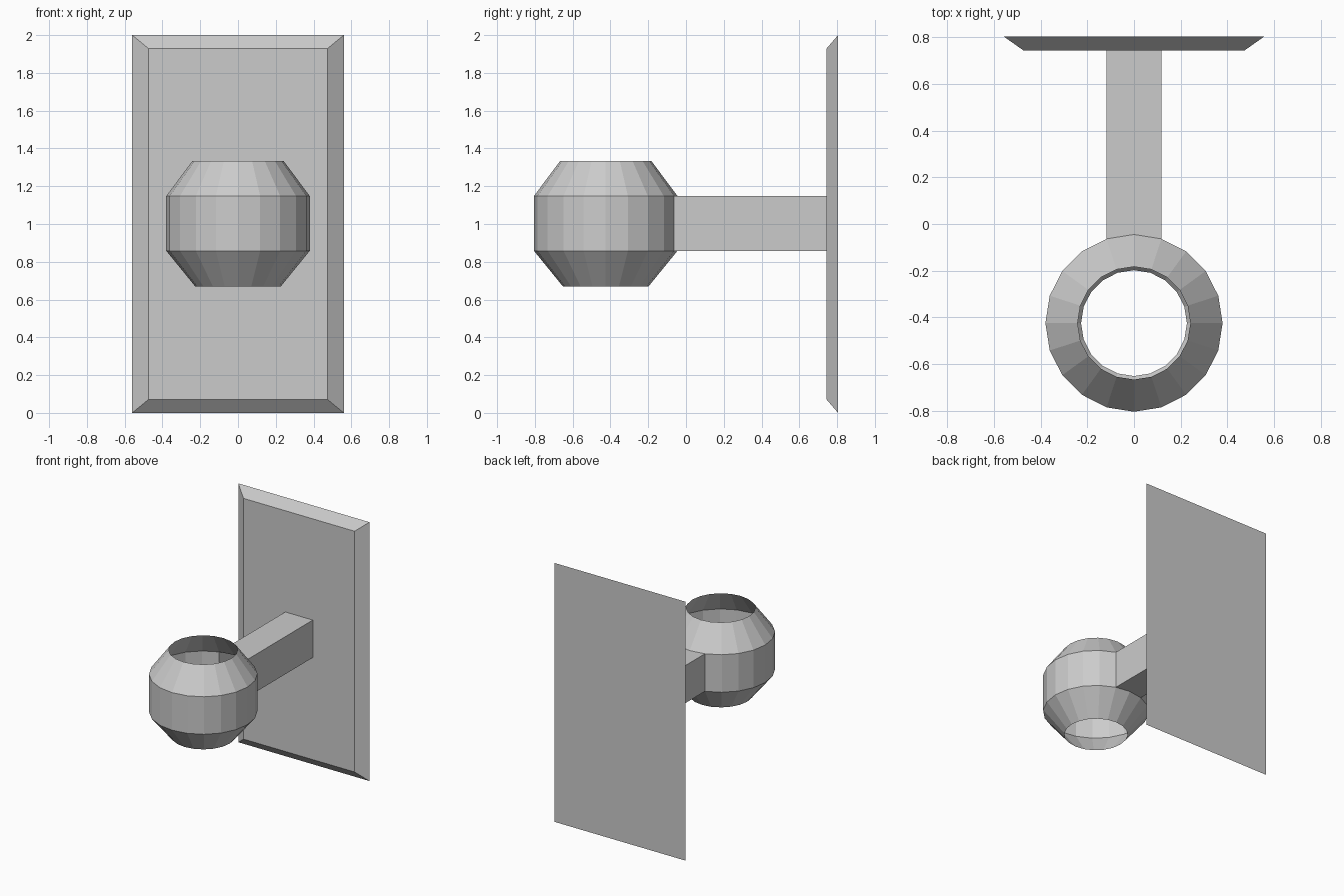
import bpy
import bmesh
from math import sin, cos, pi

cube = bpy.data.objects.get("Cube")
if cube:
    bpy.data.objects.remove(cube, do_unlink=True)

grey = bpy.data.materials.new("plain grey")
grey.use_nodes = True
colour = (0.6, 0.6, 0.6, 1)
grey.diffuse_color = colour
grey.node_tree.nodes["Principled BSDF"].inputs["Base Color"].default_value = colour

SIDES = 20
CENTRE_Y = -0.425
RADIUS = 0.38
BAND_LOW, BAND_HIGH = 0.858, 1.148
PLATE_FRONT, PLATE_BACK = 0.745, 0.805


def bridge(bm, loops):
    """Join consecutive closed loops of points with quads."""
    rows = [[bm.verts.new(p) for p in loop] for loop in loops]
    for a, b in zip(rows, rows[1:]):
        n = len(a)
        for i in range(n):
            j = (i + 1) % n
            bm.faces.new((a[i], a[j], b[j], b[i]))
    return rows


def finish(name, bm):
    mesh = bpy.data.meshes.new(name)
    bm.to_mesh(mesh)
    bm.free()
    mesh.materials.append(grey)
    obj = bpy.data.objects.new(name, mesh)
    bpy.context.collection.objects.link(obj)


def ring_point(i, r, z):
    a = 2 * pi * i / SIDES
    return (r * cos(a), CENTRE_Y + r * sin(a), z)


def rectangle(half_width, y, low, high):
    return [(-half_width, y, low), (half_width, y, low),
            (half_width, y, high), (-half_width, y, high)]


# Open faceted cup, with the two rear band faces left out for the arm
bm = bmesh.new()
profile = [(0.227, 0.67), (RADIUS, BAND_LOW), (RADIUS, BAND_HIGH), (0.242, 1.333)]
bridge(bm, [[ring_point(i, r, z) for i in range(SIDES)] for r, z in profile])
opening = [f for f in bm.faces
           if BAND_LOW < f.calc_center_median().z < BAND_HIGH
           and abs(f.calc_center_median().x) < 0.1
           and f.calc_center_median().y > CENTRE_Y]
bmesh.ops.delete(bm, geom=opening, context="FACES")
finish("cup", bm)

# Hollow arm running from the opening back to the plate
bm = bmesh.new()
rear = SIDES // 4
start = [ring_point(rear + k, RADIUS, BAND_LOW) for k in (1, 0, -1)]
start += [ring_point(rear + k, RADIUS, BAND_HIGH) for k in (-1, 0, 1)]
end = [(x, PLATE_FRONT, z) for x, y, z in start]
bridge(bm, [start, end])
bmesh.ops.recalc_face_normals(bm, faces=bm.faces)
for f in bm.faces:
    c = f.calc_center_median()
    outward = f.normal.x * c.x + f.normal.z * (c.z - 1.003)
    if outward < 0:
        f.normal_flip()
finish("arm", bm)

# Wall plate with a bevelled front
bm = bmesh.new()
front, back = bridge(bm, [rectangle(0.475, PLATE_FRONT, 0.07, 1.93),
                          rectangle(0.56, PLATE_BACK, 0, 2)])
bm.faces.new(front)
bm.faces.new(back)
bmesh.ops.recalc_face_normals(bm, faces=bm.faces)
finish("wall_plate", bm)
